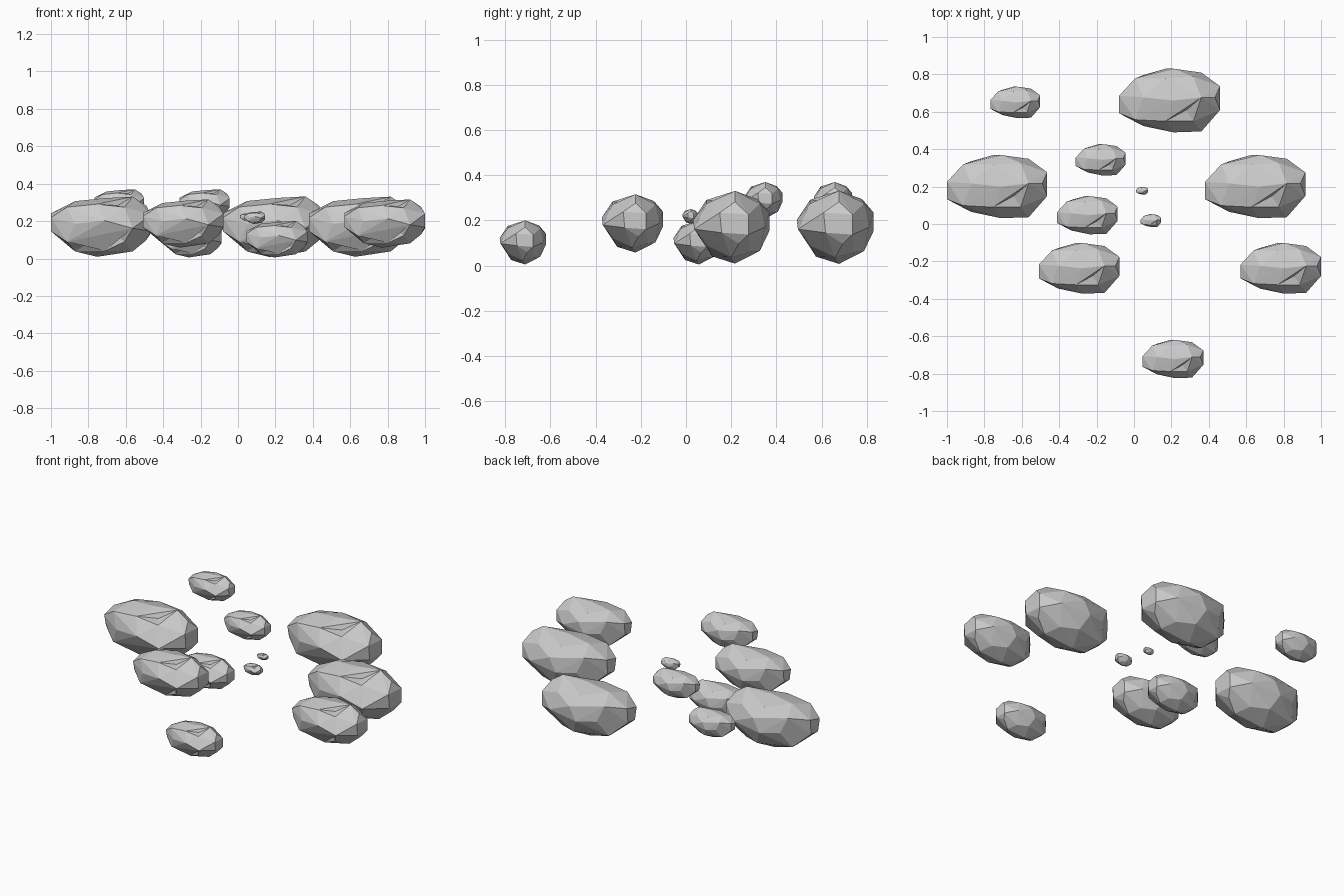
import bpy, bmesh
from mathutils import Vector

if "Cube" in bpy.data.objects:
    bpy.data.objects.remove(bpy.data.objects["Cube"])

# Boulder cross-sections along x: (y, z) points, all in a -1..1 box
SECTIONS = {
    -1.0: [(-.4, .3), (.15, .45), (.1, -.1), (-.3, -.15)],
    -.6: [(-.8, .1), (-.6, .65), (.1, .85), (.7, .6), (.8, 0), (.45, -.6), (-.1, -.82), (-.62, -.5)],
    0.0: [(-1, .2), (-.65, .75), (0, .95), (.7, .77), (1, .4), (1, -.1), (.75, -.65), (.1, -1), (-.5, -.8)],
    .55: [(-.97, -.05), (-.65, .65), (.1, 1), (.75, .65), (.88, 0), (.5, -.68), (0, -.82), (-.65, -.5)],
    .9: [(.1, .7), (.2, -.45)],
    1.0: [(-.3, .4), (.45, .35), (.45, -.2), (-.25, -.15)],
}
# Places where the stone is chipped inwards, with depth
CHIPS = [((.2, -.5, .85), .13), ((.25, -.75, -.6), .13), ((-.4, -.3, -.85), .1)]


def boulder_mesh():
    bm = bmesh.new()
    for x, ring in SECTIONS.items():
        for i, (y, z) in enumerate(ring):
            # stagger mid-section points so the facets look broken
            shift = .08 * (-1) ** i if abs(x) < .8 else 0
            bm.verts.new((x + shift, y, z))
    res = bmesh.ops.convex_hull(bm, input=bm.verts[:])
    loose = [v for v in bm.verts if not v.link_faces]
    bmesh.ops.delete(bm, geom=loose, context='VERTS')
    bmesh.ops.recalc_face_normals(bm, faces=bm.faces[:])
    for spot, depth in CHIPS:
        face = min(bm.faces, key=lambda f: (f.calc_center_median() - Vector(spot)).length)
        normal = face.normal.copy()
        centre = bmesh.ops.poke(bm, faces=[face])["verts"][0]
        centre.co -= normal * depth
    me = bpy.data.meshes.new("boulder")
    bm.to_mesh(me)
    bm.free()
    return me


# Boulders: name, centre x, y, z and length
ROCKS = [
    ("large_rock_back", .19, .66, .17, .54),
    ("large_rock_left", -.732, .20, .17, .536),
    ("large_rock_right", .648, .20, .17, .536),
    ("medium_rock_left", -.293, -.237, .187, .43),
    ("medium_rock_right", .785, -.237, .187, .43),
    ("small_rock_middle", -.25, .047, .103, .325),
    ("small_rock_front", .208, -.722, .103, .325),
    ("small_rock_back", -.635, .65, .29, .267),
    ("small_rock_inner", -.178, .343, .29, .267),
    ("pebble_front", .09, .018, .218, .11),
    ("pebble_back", .043, .178, .222, .066),
]
mesh = boulder_mesh()
for name, x, y, z, length in ROCKS:
    ob = bpy.data.objects.new(name, mesh)
    bpy.context.collection.objects.link(ob)
    ob.location = (x, y, z)
    ob.scale = (length * .5, length * .315, length * .3)
